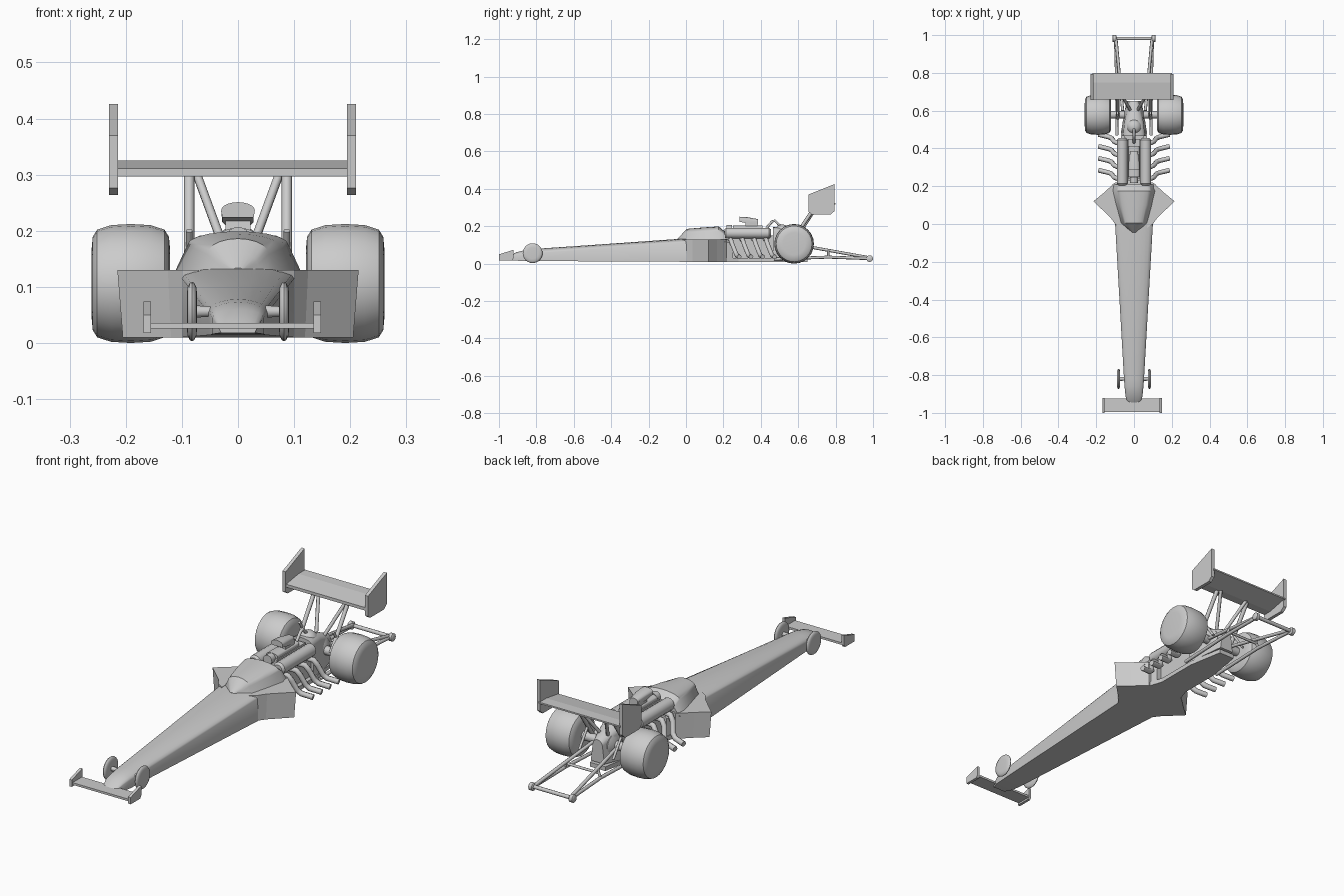
import bpy, bmesh, math
from mathutils import Vector

if "Cube" in bpy.data.objects:
    bpy.data.objects.remove(bpy.data.objects["Cube"])


def finish(name, bm, smooth=35):
    bmesh.ops.recalc_face_normals(bm, faces=bm.faces[:])
    me = bpy.data.meshes.new(name)
    bm.to_mesh(me)
    bm.free()
    ob = bpy.data.objects.new(name, me)
    bpy.context.collection.objects.link(ob)
    if smooth:
        bpy.ops.object.select_all(action='DESELECT')
        ob.select_set(True)
        bpy.context.view_layer.objects.active = ob
        bpy.ops.object.shade_smooth_by_angle(angle=math.radians(smooth))
    return ob


def rings(name, loops, smooth=35):
    """Skin a list of equal-length point rings and cap both ends."""
    bm = bmesh.new()
    vs = [[bm.verts.new(p) for p in r] for r in loops]
    n = len(vs[0])
    for a, b in zip(vs, vs[1:]):
        for i in range(n):
            j = (i + 1) % n
            bm.faces.new((a[i], a[j], b[j], b[i]))
    bm.faces.new(vs[0])
    bm.faces.new(vs[-1])
    return finish(name, bm, smooth)


def hull(name, sections, smooth=35):
    """Sections (y, bottom half width, shoulder half width, bottom, shoulder, top)."""
    loops = []
    for y, wb, w, b, s, t in sections:
        arch = [(w * math.cos(a), s + (t - s) * math.sin(a))
                for a in (math.pi * i / 10 for i in range(11))]
        loops.append([(-wb, y, b), (wb, y, b)] + [(x, y, z) for x, z in arch])
    return rings(name, loops, smooth)


def spin(name, centre, profile, axis='x', n=24, smooth=40):
    """Profile of (offset along axis, radius)."""
    loops = []
    for o, r in profile:
        loop = []
        for i in range(n):
            a = 2 * math.pi * i / n
            u, v = r * math.cos(a), r * math.sin(a)
            p = {'x': (o, u, v), 'y': (u, o, v), 'z': (u, v, o)}[axis]
            loop.append(Vector(p) + Vector(centre))
        loops.append(loop)
    return rings(name, loops, smooth)


def prism(name, pts, x0, x1):
    """Extrude a (y, z) outline along x."""
    return rings(name, [[(x, y, z) for y, z in pts] for x in (x0, x1)], 0)


def box(name, x0, x1, y0, y1, z0, z1):
    return prism(name, [(y0, z0), (y1, z0), (y1, z1), (y0, z1)], x0, x1)


def tube(name, pts, r, res=2):
    cu = bpy.data.curves.new(name, 'CURVE')
    cu.dimensions = '3D'
    cu.bevel_depth, cu.bevel_resolution, cu.use_fill_caps = r, res, True
    sp = cu.splines.new('POLY')
    sp.points.add(len(pts) - 1)
    for p, q in zip(sp.points, pts):
        p.co = (*q, 1)
    ob = bpy.data.objects.new(name, cu)
    bpy.context.collection.objects.link(ob)
    return ob


# Long nose body, cockpit cowl, tapering rear floor
hull("nose_body", [(-.945, .03, .035, .018, .028, .036), (-.91, .045, .045, .016, .045, .06),
                   (-.86, .05, .05, .014, .052, .073), (-.82, .053, .053, .014, .055, .078),
                   (-.4, .077, .077, .012, .085, .107), (0, .1, .1, .01, .115, .135),
                   (.18, .1, .1, .01, .12, .135), (.25, .075, .075, .01, .11, .13)])
hull("cockpit_cowl", [(-.045, .012, .01, .115, .128, .134), (-.02, .05, .035, .115, .14, .16),
                      (.005, .075, .055, .115, .158, .186), (.1, .1, .078, .115, .168, .194),
                      (.175, .118, .09, .115, .175, .199), (.21, .115, .085, .115, .15, .17)])
rings("rear_floor", [[(x * s, y, z) for x, y in
                      [(-.09, .22), (-.07, .28), (-.07, .48), (-.04, .65),
                       (.04, .65), (.07, .48), (.07, .28), (.09, .22)]]
                     for z, s in ((.01, 1), (.03, 1))], 0)

# Side deflectors
for s, side in ((-1, "left"), (1, "right")):
    outline = [(.07, -.02), (.1, .0), (.125, .035), (.215, .12), (.16, .165), (.1, .22), (.07, .22)]
    rings(side + "_side_pod", [[(s * x * k, y, z) for x, y in outline]
                               for z, k in ((.01, .955), (.13, 1))], 0)

# Front wing
box("front_wing", -.16, .14, -.995, -.925, .026, .036)
for x in (-.168, .135):
    prism("front_wing_endplate", [(-1, .018), (-.93, .018), (-.922, .03), (-.922, .074),
                                  (-1, .05)], x, x + .013)

# Wheels and axles
for s, side in ((-1, "left"), (1, "right")):
    spin(side + "_front_wheel", (s * .082, -.82, .056),
         [(-.009, .03), (-.008, .043), (-.004, .051), (0, .053), (.004, .051), (.008, .043), (.009, .03)])
    spin(side + "_front_hub", (s * .063, -.82, .056), [(-.014, .011), (.014, .009)], n=12)
    spin(side + "_rear_tyre", (s * .191, .578, .106),
         [(-.07, .06), (-.068, .083), (-.06, .096), (-.035, .104), (0, .106), (.035, .104),
          (.06, .096), (.068, .083), (.07, .06)])
spin("rear_axle", (0, .578, .106), [(-.13, .02), (.13, .02)], n=12)
spin("differential", (0, .578, .106), [(-.05, .025), (-.035, .05), (.035, .05), (.05, .025)], n=16)

# Engine block, rocker covers and exhausts
box("engine_block", -.05, .05, .23, .47, .03, .15)
box("intake_base", -.032, .032, .24, .45, .15, .185)
for s, side in ((-1, "left"), (1, "right")):
    spin(side + "_rocker_cover", (s * .062, .33, .163),
         [(-.125, .02), (-.115, .029), (.115, .029), (.125, .02)], 'y', 14)
    for i in range(4):
        y = .235 + .063 * i
        tube(side + "_exhaust_pipe", [(s * .05, y, .13), (s * .088, y + .005, .128),
                                      (s * .105, y + .012, .105), (s * .118, y + .03, .06),
                                      (s * .135, y + .037, .044), (s * .188, y + .05, .036)], .0125)

# Supercharger and intake scoop
hull("supercharger", [(.25, .028, .028, .18, .195, .205), (.41, .028, .028, .18, .195, .205)])
spin("blower_pulley", (0, .225, .185), [(-.008, .022), (.02, .022)], 'y', 14)
prism("intake_neck", [(.315, .19), (.385, .19), (.38, .225), (.32, .225)], -.022, .022)
hull("intake_scoop", [(.285, .028, .03, .224, .236, .251), (.33, .028, .028, .215, .234, .248),
                      (.385, .02, .02, .208, .225, .238)])

# Rear cowl, tank and roll bar
hull("rear_cowl", [(.465, .065, .058, .03, .17, .195), (.54, .06, .05, .03, .165, .195),
                   (.65, .035, .025, .04, .12, .145)])
spin("tank", (0, .515, .18), [(-.03, .043), (-.01, .043), (.012, .036), (.024, .022), (.028, .008)], 'z', 18)
tube("fuel_line", [(0, .43, .19), (0, .46, .225), (0, .475, .23), (0, .505, .2)], .007)

# Rear wing, end plates and struts
prism("rear_wing", [(.66, .297), (.7, .297), (.8, .318), (.8, .325), (.75, .325), (.66, .311)], -.22, .2)
for x in (-.23, .194):
    prism("rear_wing_endplate", [(.656, .276), (.672, .264), (.775, .264), (.795, .282), (.795, .426),
                                 (.656, .37)], x, x + .016)
for s in (-1, 1):
    tube("wing_main_strut", [(s * .087, .56, .11), (s * .087, .69, .305)], .0095)
    tube("wing_diagonal_strut", [(s * .018, .6, .15), (s * .075, .7, .305)], .008)
    tube("wing_rear_strut", [(s * .087, .66, .08), (s * .087, .575, .2)], .006)

# Wheelie bar frame and small wheels
for s in (-1, 1):
    tube("wheelie_upper_bar", [(s * .06, .6, .1), (s * .095, .98, .032)], .008)
    tube("wheelie_lower_bar", [(s * .09, .47, .024), (s * .092, .76, .035), (s * .098, .98, .027)], .008)
    tube("wheelie_upright", [(s * .078, .76, .072), (s * .092, .76, .034)], .006)
    spin("wheelie_wheel", (s * .104, .982, .027),
         [(-.011, .014), (-.008, .018), (.008, .018), (.011, .014)], n=14)
tube("wheelie_axle", [(-.1, .982, .028), (.1, .982, .028)], .009)
tube("wheelie_crossbar", [(-.085, .76, .055), (.085, .76, .055)], .006)
